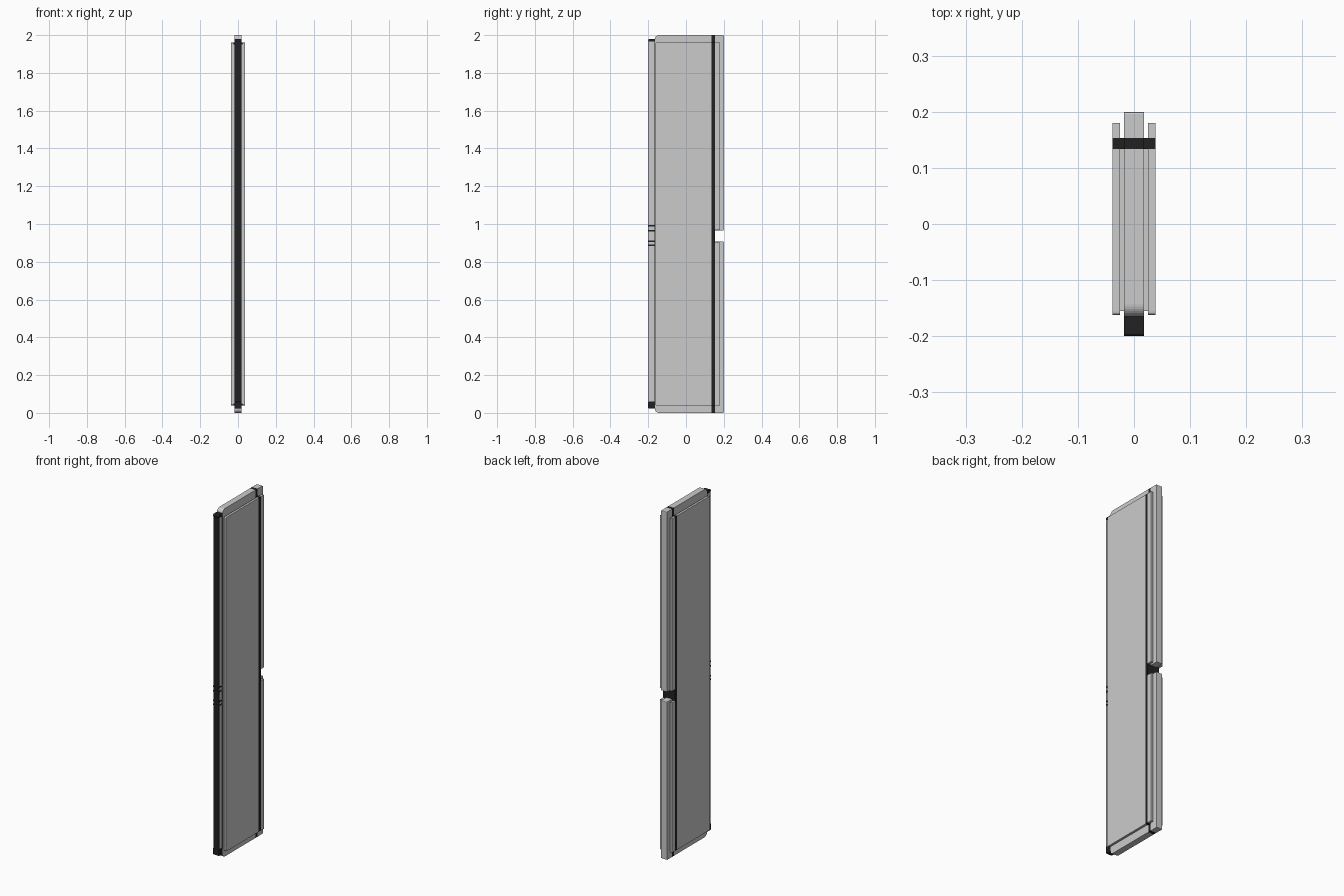
import bpy, bmesh, math

if "Cube" in bpy.data.objects:
    bpy.data.objects.remove(bpy.data.objects["Cube"])

black = bpy.data.materials.new("black_rubber")
black.diffuse_color = (0.015, 0.015, 0.015, 1)
black.use_nodes = True
black.node_tree.nodes["Principled BSDF"].inputs["Base Color"].default_value = black.diffuse_color


def outline(y0, y1, z0, z1, r=0.0, r_back=0.0, n=8):
    # Rectangle in the YZ plane, with rounded front and back corners
    corners = [(y0, z0, 1, 1, 180, r), (y1, z0, -1, 1, 270, r_back),
               (y1, z1, -1, -1, 0, r_back), (y0, z1, 1, -1, 90, r)]
    pts = []
    for y, z, sy, sz, start, rad in corners:
        if rad == 0:
            pts.append((y, z))
            continue
        for i in range(n + 1):
            a = math.radians(start + 90 * i / n)
            pts.append((y + sy * rad + rad * math.cos(a), z + sz * rad + rad * math.sin(a)))
    return pts


def slab(name, x0, x1, pts, mat=None):
    bm = bmesh.new()
    face = bm.faces.new([bm.verts.new((x0, y, z)) for y, z in pts])
    ext = bmesh.ops.extrude_face_region(bm, geom=[face])
    verts = [v for v in ext["geom"] if isinstance(v, bmesh.types.BMVert)]
    bmesh.ops.translate(bm, verts=verts, vec=(x1 - x0, 0, 0))
    bmesh.ops.recalc_face_normals(bm, faces=bm.faces)
    me = bpy.data.meshes.new(name)
    bm.to_mesh(me)
    bm.free()
    ob = bpy.data.objects.new(name, me)
    bpy.context.collection.objects.link(ob)
    if mat:
        me.materials.append(mat)
    return ob


C, G, P = 0.018, 0.025, 0.038          # half widths: core, gap, outer panel
S0, S1 = 0.134, 0.153                  # depth range of the black seal
N0, N1 = 0.908, 0.965                  # height range of the rear notch

# Core board with rounded front corners, and the seal crossing it
slab("core_board", -C, C, outline(-0.165, S0, 0, 2, r=0.022))
slab("core_seal", -C, C, outline(S0, S1, 0, 2), black)

# Rear edge of the core, split by the notch
for name, z0, z1 in (("lower", 0, N0), ("upper", N1, 2)):
    slab("rear_edge_" + name, -C, C, outline(S1, 0.2, z0, z1, r_back=0.004, n=2))

# Side panels, spacers, seals and rear lips
for side, s in (("right", 1), ("left", -1)):
    slab("spacer_" + side, s * C, s * G, outline(-0.155, S0, 0.047, 1.953))
    slab("side_panel_" + side, s * G, s * P, outline(-0.162, S0, 0.04, 1.96, r=0.006, n=4))
    slab("side_seal_" + side, s * C, s * P, outline(S0, S1, 0.04, 1.96), black)
    for name, z0, z1 in (("lower", 0.04, N0 - 0.006), ("upper", N1 + 0.003, 1.96)):
        slab(f"rear_lip_{name}_{side}", s * G, s * P, outline(S1, 0.18, z0, z1))

# Front rail with black facing, end caps and grip rings
slab("front_rail", -C + 0.001, C - 0.001, outline(-0.195, -0.165, 0.06, 1.965))
slab("rail_facing", -C, C, outline(-0.199, -0.195, 0.06, 1.965), black)
slab("rail_cap_bottom", -C, C, outline(-0.2, -0.165, 0.022, 0.06, r=0.004, n=4), black)
slab("rail_cap_top", -C, C, outline(-0.2, -0.165, 1.965, 1.98, r=0.006, n=4), black)
slab("rail_seam", -C, C, outline(-0.168, -0.165, 0.06, 1.965), black)
for i, z in enumerate((0.887, 0.908, 0.965, 0.99)):
    slab(f"grip_ring_{i}", -C, C, outline(-0.2, -0.165, z - 0.004, z + 0.004), black)
